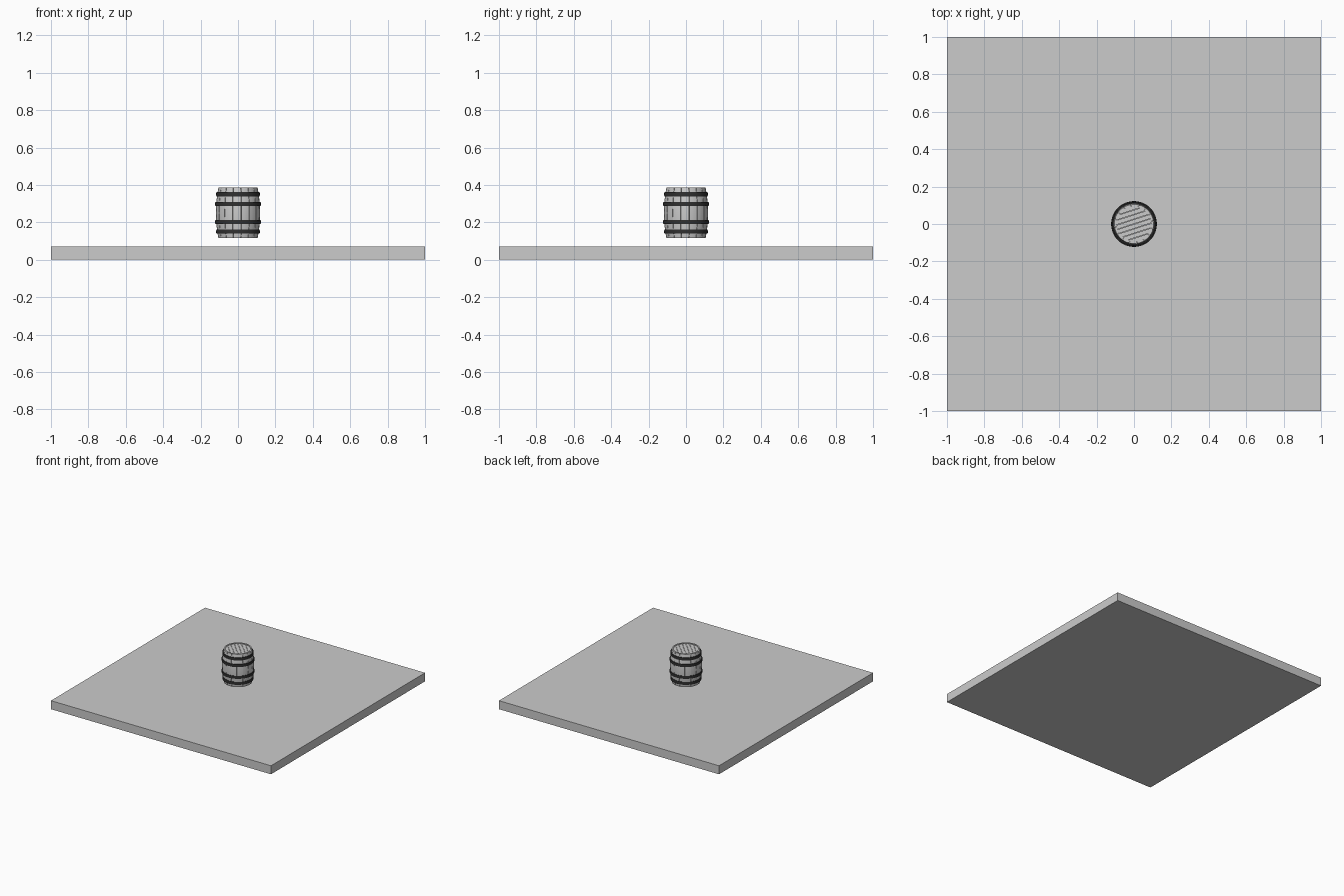
import bpy, bmesh, math

old = bpy.data.objects.get("Cube")
if old:
    bpy.data.objects.remove(old, do_unlink=True)


def material(name, v):
    m = bpy.data.materials.new(name)
    m.use_nodes = True
    m.diffuse_color = (v, v, v, 1)
    m.node_tree.nodes["Principled BSDF"].inputs["Base Color"].default_value = (v, v, v, 1)
    return m


GREY = material("light grey", 0.6)
DARK = material("dark iron", 0.03)


def finish(name, bm, mat, smooth=True):
    bmesh.ops.recalc_face_normals(bm, faces=bm.faces)
    mesh = bpy.data.meshes.new(name)
    bm.to_mesh(mesh)
    bm.free()
    mesh.materials.append(mat)
    ob = bpy.data.objects.new(name, mesh)
    bpy.context.collection.objects.link(ob)
    if smooth:
        bpy.ops.object.select_all(action="DESELECT")
        ob.select_set(True)
        bpy.context.view_layer.objects.active = ob
        bpy.ops.object.shade_smooth_by_angle(angle=math.radians(30))
    return ob


def sweep(bm, profile, start, end, steps, closed=False):
    """Turn a closed (radius, height) profile about the z axis."""
    rings = []
    for i in range(steps if closed else steps + 1):
        a = start + (end - start) * i / steps
        rings.append([bm.verts.new((r * math.cos(a), r * math.sin(a), z)) for r, z in profile])
    n = len(profile)
    for i in range(steps):
        a, b = rings[i], rings[(i + 1) % len(rings)]
        for j in range(n):
            k = (j + 1) % n
            bm.faces.new((a[j], a[k], b[k], b[j]))
    if not closed:
        bm.faces.new(rings[0])
        bm.faces.new(rings[-1])


MID, HALF = 0.25, 0.135


def body_radius(z):
    return 0.118 - 0.013 * ((z - MID) / HALF) ** 2


# Ground slab
bm = bmesh.new()
bmesh.ops.create_cube(bm, size=1)
for v in bm.verts:
    v.co = (v.co.x * 2, v.co.y * 2, (v.co.z + 0.5) * 0.07)
finish("ground_slab", bm, GREY, smooth=False)

# Curved staves with narrow gaps
heights = [MID - HALF + 2 * HALF * i / 8 for i in range(9)]
outer = [(body_radius(z), z) for z in heights]
inner = [(r - 0.012, z) for r, z in reversed(outer)]
bm = bmesh.new()
STAVES = 16
for i in range(STAVES):
    a = math.tau * i / STAVES + 0.15
    sweep(bm, outer + inner, a + 0.012, a + math.tau / STAVES - 0.012, 3)
finish("staves", bm, GREY)

# Iron hoops
for name, z in (("bottom_hoop", 0.15), ("lower_hoop", 0.202),
                ("upper_hoop", 0.298), ("top_hoop", 0.35)):
    r, h = body_radius(z), 0.011
    bm = bmesh.new()
    sweep(bm, [(r - 0.004, z - h), (r + 0.005, z - h), (r + 0.006, z),
               (r + 0.005, z + h), (r - 0.004, z + h)], 0, math.tau, 48, closed=True)
    finish(name, bm, DARK)

# Planked heads at both ends
R, PLANKS, GAP, TURN = 0.096, 8, 0.001, math.radians(18)
for name, z in (("top_head", 0.372), ("bottom_head", 0.12)):
    bm = bmesh.new()
    for i in range(PLANKS):
        low = math.asin(max(-0.995, -1 + 2 * i / PLANKS + GAP / R))
        high = math.asin(min(0.995, -1 + 2 * (i + 1) / PLANKS - GAP / R))
        arc = [low + (high - low) * k / 5 for k in range(6)]
        arc += [math.pi - a for a in reversed(arc)]
        face = bm.faces.new([bm.verts.new((R * math.cos(a + TURN), R * math.sin(a + TURN), z))
                             for a in arc])
        new = bmesh.ops.extrude_face_region(bm, geom=[face])["geom"]
        bmesh.ops.translate(bm, vec=(0, 0, 0.008),
                            verts=[g for g in new if isinstance(g, bmesh.types.BMVert)])
    finish(name, bm, GREY, smooth=False)
